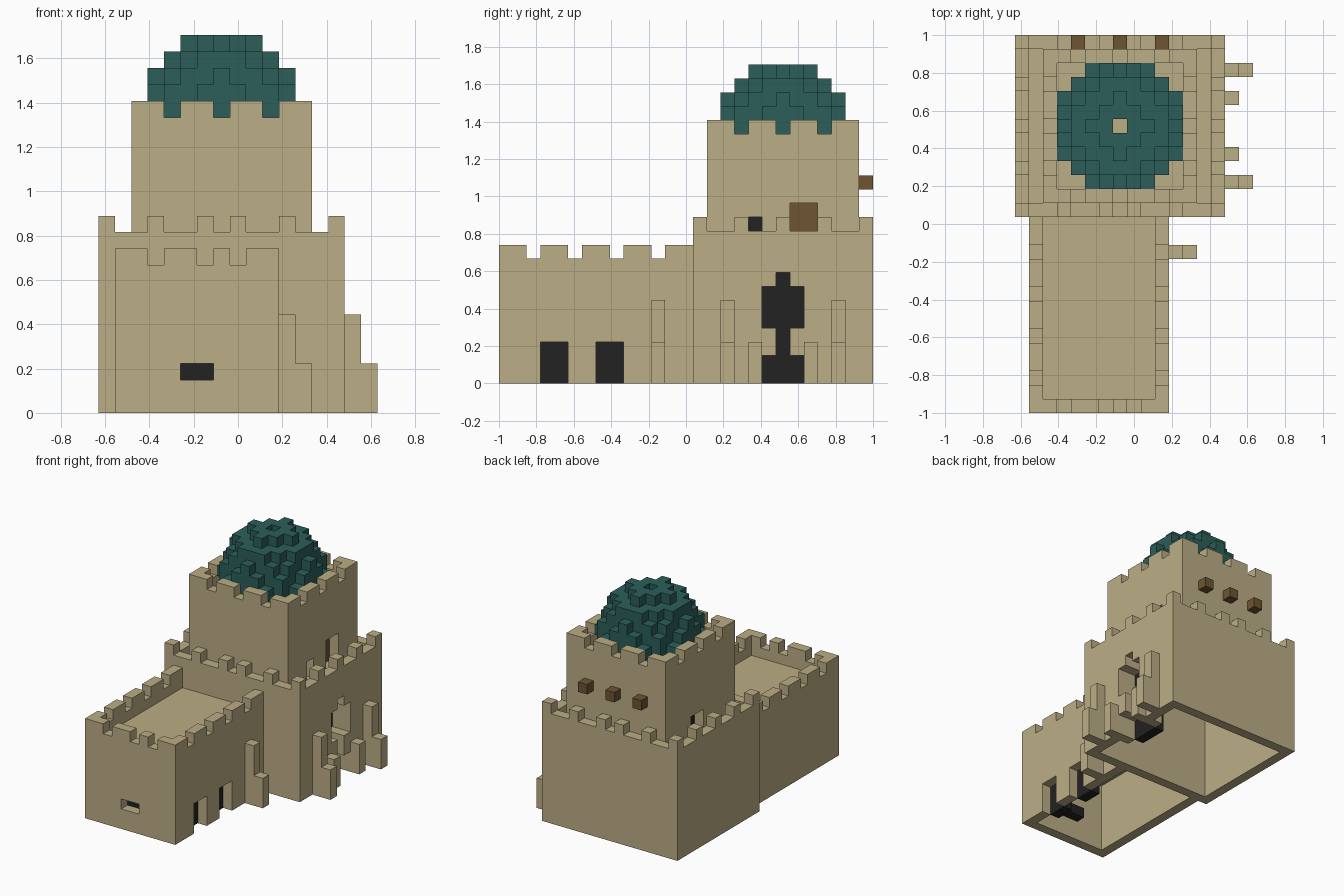
import bpy, bmesh
from mathutils import Vector

U = 2 / 27                      # edge of one building block
ORIGIN = Vector((8.5, 13.5, 0))

cube = bpy.data.objects.get("Cube")
if cube:
    bpy.data.objects.remove(cube, do_unlink=True)


def material(name, rgb):
    m = bpy.data.materials.new(name)
    m.use_nodes = True
    m.diffuse_color = (*rgb, 1)
    m.node_tree.nodes["Principled BSDF"].inputs["Base Color"].default_value = (*rgb, 1)
    return m


SAND = material("sandstone", (0.497, 0.423, 0.235))
TEAL = material("teal_tile", (0.025, 0.114, 0.102))
WOOD = material("brown_wood", (0.156, 0.091, 0.032))
DARK = material("dark_opening", (0.016, 0.016, 0.016))


def box(x0, x1, y0, y1, z0, z1):
    """Set of block cells in a range."""
    return {(x, y, z) for x in range(x0, x1) for y in range(y0, y1) for z in range(z0, z1)}


def part(name, cells, mat):
    """Mesh the outer skin of a set of cells, with flat areas merged."""
    bm = bmesh.new()
    verts = {}
    for cell in sorted(cells):
        for axis in range(3):
            for side in (0, 1):
                near = list(cell)
                near[axis] += 2 * side - 1
                if tuple(near) in cells:
                    continue
                b, c = (axis + 1) % 3, (axis + 2) % 3
                loop = []
                for s, t in ((0, 0), (1, 0), (1, 1), (0, 1)):
                    p = list(cell)
                    p[axis] += side
                    p[b] += s
                    p[c] += t
                    key = tuple(p)
                    if key not in verts:
                        verts[key] = bm.verts.new((Vector(key) - ORIGIN) * U)
                    loop.append(verts[key])
                bm.faces.new(loop if side else loop[::-1])
    bmesh.ops.dissolve_limit(bm, angle_limit=0.02, verts=bm.verts[:], edges=bm.edges[:])
    bmesh.ops.triangulate(bm, faces=[f for f in bm.faces if len(f.verts) > 4])
    mesh = bpy.data.meshes.new(name)
    bm.to_mesh(mesh)
    bm.free()
    mesh.materials.append(mat)
    bpy.context.collection.objects.link(bpy.data.objects.new(name, mesh))


def shift(cells, dx):
    return {(x + dx, y, z) for x, y, z in cells}


# Front wing: hollow hall with a sunken roof and crenels
wing = box(1, 11, 0, 14, 0, 10) - box(2, 10, 1, 14, 0, 7) - box(2, 10, 1, 14, 8, 10)
for y in range(2, 14, 3):
    wing -= box(1, 11, y, y + 1, 9, 10)
for x in (3, 6, 8):
    wing -= box(x, x + 1, 0, 1, 9, 10)
wing_doors = box(10, 11, 3, 5, 0, 3) | box(10, 11, 7, 9, 0, 3)
slot = box(5, 7, 0, 1, 2, 3)
part("wing_walls", wing - wing_doors - slot, SAND)
part("wing_door_backs", shift(wing_doors, -1), DARK)
part("wing_slot_back", box(5, 7, 1, 2, 2, 3), DARK)

# Keep: square block with merlons, a gate and an arched window
keep = box(0, 15, 14, 27, 0, 11) - box(1, 14, 15, 26, 0, 9) - box(1, 14, 15, 26, 10, 11)
for x in (0, 3, 6, 8, 11, 14):
    keep |= box(x, x + 1, 14, 15, 11, 12) | box(x, x + 1, 26, 27, 11, 12)
for y in range(14, 27, 3):
    keep |= box(0, 1, y, y + 1, 11, 12) | box(14, 15, y, y + 1, 11, 12)
gate = box(14, 15, 19, 22, 0, 2) | box(14, 15, 20, 21, 2, 8) | box(14, 15, 19, 22, 4, 7)
keep |= box(13, 14, 18, 23, 0, 9)
part("keep_walls", keep - gate - shift(gate, -1), SAND)
part("gate_back", shift(gate, -2), DARK)

# Stepped buttresses along the right-hand walls
steps = set()
for x, y in ((15, 16), (15, 24), (11, 11)):
    steps |= box(x, x + 1, y, y + 1, 0, 6) | box(x + 1, x + 2, y, y + 1, 0, 3)
for y in (18, 22):
    steps |= box(15, 16, y, y + 1, 0, 3)
part("buttresses", steps, SAND)

# Upper tower with its roof, crenels and openings
tower = box(2, 13, 15, 26, 10, 19) - box(3, 12, 16, 25, 10, 16) - box(3, 12, 16, 25, 17, 19)
for n in range(3):
    x, y = 4 + 3 * n, 17 + 3 * n
    tower -= box(x, x + 1, 15, 26, 18, 19) | box(2, 13, y, y + 1, 18, 19)
door = box(12, 13, 21, 23, 10, 13)
loophole = box(12, 13, 18, 19, 10, 12)
side_window = box(2, 3, 20, 22, 10, 12)
part("tower_walls", tower - door - loophole - side_window, SAND)
part("tower_door", shift(door, -1), WOOD)
part("tower_loophole_back", shift(loophole, -1), DARK)
part("tower_window_back", shift(side_window, 1), DARK)

# Beam ends on the back of the tower
for n in range(3):
    x = 4 + 3 * n
    part("beam_end_%d" % (n + 1), box(x, x + 1, 26, 27, 14, 15), WOOD)


# Hollow stepped dome with an open crown
def ball(radius):
    return {c for c in box(3, 12, 16, 25, 17, 23)
            if (c[0] - 7) ** 2 + (c[1] - 20) ** 2 + (c[2] - 18) ** 2 <= radius ** 2}


part("dome", ball(4.5) - ball(3.5) - box(7, 8, 20, 21, 17, 23), TEAL)
